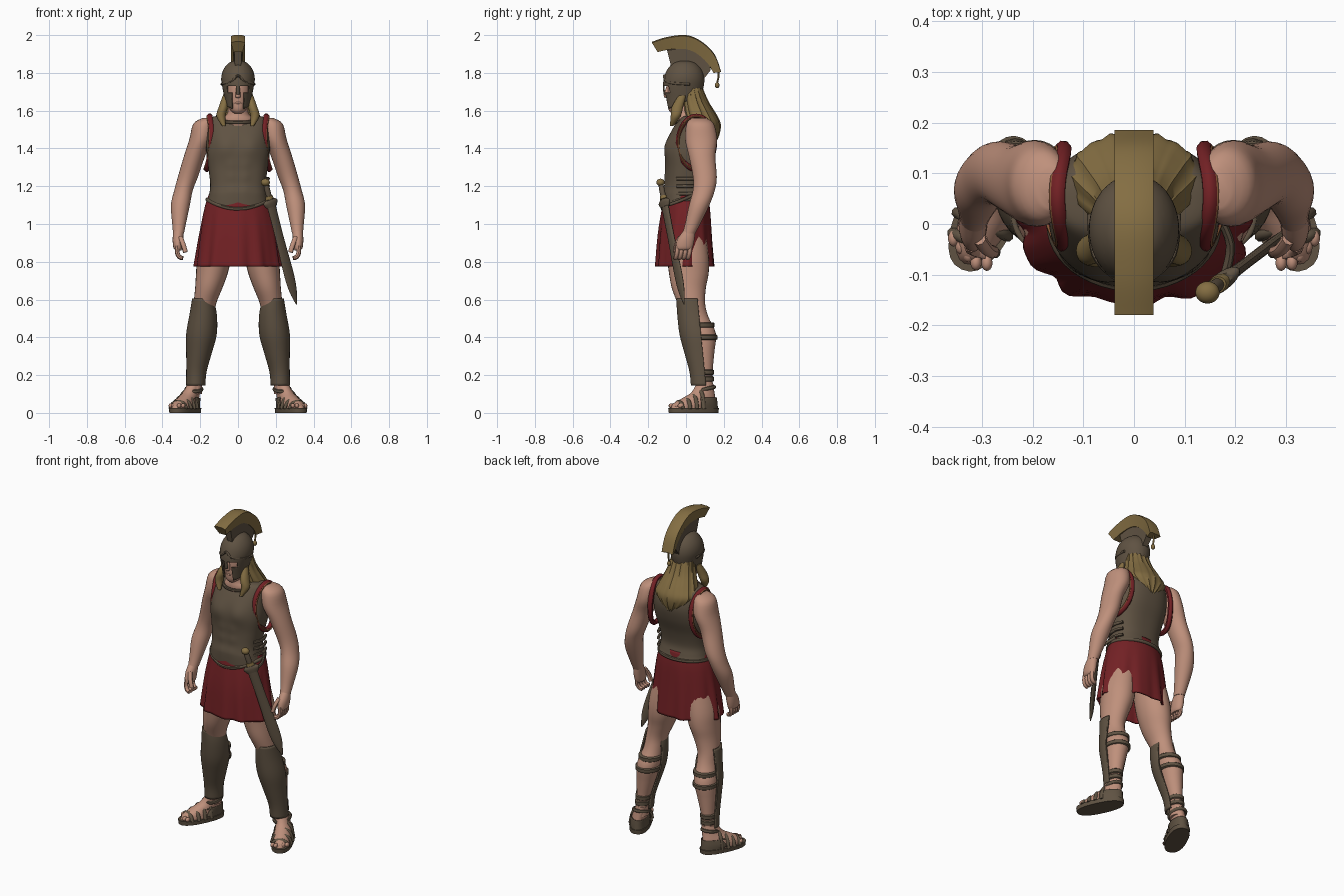
import bpy, bmesh
from math import sin, cos, pi, copysign, radians
from mathutils import Vector, Matrix

if "Cube" in bpy.data.objects:
    bpy.data.objects.remove(bpy.data.objects["Cube"])


def material(name, *rgb):
    mat = bpy.data.materials.new(name)
    mat.use_nodes = True
    mat.diffuse_color = (*rgb, 1)
    mat.node_tree.nodes["Principled BSDF"].inputs["Base Color"].default_value = (*rgb, 1)
    return mat


bronze = material("dark bronze", .115, .085, .055)
skin = material("skin", .52, .28, .20)
red = material("red cloth", .17, .015, .018)
gold = material("dull gold", .23, .155, .055)
trim = material("copper trim", .25, .10, .04)
made = []


def smooth(keys, steps):
    """Catmull-Rom interpolation through tuples of numbers."""
    out = []
    for i in range(len(keys) - 1):
        quad = [keys[min(max(i + k, 0), len(keys) - 1)] for k in (-1, 0, 1, 2)]
        for s in range(steps):
            t = s / steps
            out.append([(2 * b + (c - a) * t + (2 * a - 5 * b + 4 * c - d) * t * t
                         + (3 * b - a - 3 * c + d) * t ** 3) / 2 for a, b, c, d in zip(*quad)])
    return out + [list(keys[-1])]


def finish(name, mesh, mats, thick=0):
    mesh.materials.clear()
    for mat in mats:
        mesh.materials.append(mat)
    obj = bpy.data.objects.new(name, mesh)
    bpy.context.collection.objects.link(obj)
    if thick:
        mod = obj.modifiers.new("thickness", "SOLIDIFY")
        mod.thickness, mod.offset = thick, 0
    made.append(obj)
    return obj


def loft(name, keys, *mats, side=1, steps=4, count=28, power=2, turn=0, caps=True,
         shape=None, cuts=(), keep=None, rule=None, thick=0, matrix=None):
    """Skin elliptical rings given as (x, y, z, half width, half depth)."""
    bm, rings = bmesh.new(), []
    for x, y, z, rx, ry in smooth(keys, steps):
        ring = []
        for k in range(count):
            a = 2 * pi * k / count
            u = copysign(abs(cos(a)) ** (2 / power), cos(a)) * rx
            v = copysign(abs(sin(a)) ** (2 / power), sin(a)) * ry
            co = Vector((x + u * cos(turn) - v * sin(turn), y + u * sin(turn) + v * cos(turn), z))
            if shape:
                co = shape(co, a)
            co.x *= side
            ring.append(bm.verts.new(co))
        rings.append(ring)
    for low, high in zip(rings, rings[1:]):
        for k in range(count):
            j = (k + 1) % count
            bm.faces.new((low[k], low[j], high[j], high[k]))
    if caps:
        bm.faces.new(rings[0])
        bm.faces.new(rings[-1])
    for point, normal in cuts:
        bmesh.ops.bisect_plane(bm, geom=bm.verts[:] + bm.edges[:] + bm.faces[:],
                               plane_co=point, plane_no=normal)
    if keep:
        gone = [f for f in bm.faces if not keep(f.calc_center_median())]
        bmesh.ops.delete(bm, geom=gone, context="FACES")
    if rule:
        for f in bm.faces:
            f.material_index = rule(f.calc_center_median())
    if matrix:
        bm.transform(matrix)
    bmesh.ops.recalc_face_normals(bm, faces=bm.faces[:])
    mesh = bpy.data.meshes.new(name)
    bm.to_mesh(mesh)
    bm.free()
    return finish(name, mesh, mats, thick)


def ball(name, centre, radii, mat):
    bm = bmesh.new()
    bmesh.ops.create_uvsphere(bm, u_segments=20, v_segments=12, radius=1)
    bm.transform(Matrix.Translation(centre) @ Matrix.Diagonal((*radii, 1)))
    mesh = bpy.data.meshes.new(name)
    bm.to_mesh(mesh)
    bm.free()
    return finish(name, mesh, [mat])


def tube(name, points, radius, mat, side=1, closed=False):
    curve = bpy.data.curves.new(name, "CURVE")
    curve.dimensions, curve.bevel_depth, curve.bevel_resolution = "3D", radius, 2
    curve.use_fill_caps = True
    path = points if closed else smooth(points, 5)
    spline = curve.splines.new("POLY")
    spline.points.add(len(path) - 1)
    spline.use_cyclic_u = closed
    for p, (x, y, z) in zip(spline.points, path):
        p.co = (x * side, y, z, 1)
    temp = bpy.data.objects.new("temp", curve)
    bpy.context.collection.objects.link(temp)
    graph = bpy.context.evaluated_depsgraph_get()
    mesh = bpy.data.meshes.new_from_object(temp.evaluated_get(graph))
    bpy.data.objects.remove(temp)
    return finish(name, mesh, [mat])


def loop(function, count=48):
    return [function(2 * pi * k / count) for k in range(count)]


# Cuirass with chest and belly relief and a dipping front edge
def muscles(co, a):
    if co.y < 0:
        for height, across, size, push in ((1.41, .07, .055, .014), (1.31, .035, .03, .006),
                                           (1.25, .035, .03, .007), (1.18, .03, .035, .006)):
            gap = ((abs(co.x) - across) ** 2 + (co.z - height) ** 2) / size ** 2
            co.y -= push * 2.7 ** -gap
    co.z -= .05 * max(0, -sin(a)) ** 2 * min(1, max(0, (1.16 - co.z) / .03))
    return co


loft("cuirass", [(0, 0, 1.13, .16, .12), (0, -.005, 1.16, .152, .115), (0, -.005, 1.21, .147, .106),
                 (0, .005, 1.29, .156, .112), (0, .02, 1.38, .168, .128), (0, .035, 1.46, .165, .126),
                 (0, .045, 1.53, .158, .10), (0, .045, 1.565, .14, .07), (0, .045, 1.575, .07, .04)],
     bronze, steps=6, count=72, power=2.5, shape=muscles)
tube("cuirass_rim", loop(lambda a: (.163 * cos(a), .124 * sin(a), 1.13 - .05 * max(0, -sin(a)) ** 2)),
     .01, bronze, closed=True)
tube("neckline_rim", loop(lambda a: (.092 * cos(a), .01 + .08 * sin(a), 1.55 + .012 * sin(a))),
     .009, bronze, closed=True)
for row in (1.16, 1.20, 1.24):
    tube("side_buckle", [(.14, -.05, row), (.158, -.01, row), (.158, .03, row), (.14, .07, row)],
         .009, bronze)

# Pleated skirt with a trimmed hem
def pleats(co, a):
    swell = max(0, 1.1 - co.z) * .12
    fold = 1 + swell * (sin(11 * a) + .5 * sin(17 * a + 1))
    return Vector((co.x * fold, co.y * fold, co.z))


loft("skirt", [(0, 0, 1.17, .145, .105), (0, 0, 1.09, .172, .122), (0, -.005, .95, .198, .138),
               (0, -.005, .775, .222, .15)], red, trim, count=88, shape=pleats, caps=False, thick=.008,
     cuts=[((0, 0, h), (0, 0, 1)) for h in (.788, .803)], rule=lambda c: int(.788 < c.z < .803))

# Neck, head and face
loft("neck", [(0, .02, 1.5, .10, .08), (0, .01, 1.555, .085, .072), (0, .0, 1.59, .055, .058),
              (0, -.005, 1.68, .052, .055)], skin)
loft("head", [(0, -.05, 1.585, .02, .025), (0, -.04, 1.605, .042, .052), (0, -.02, 1.65, .058, .076),
              (0, -.012, 1.72, .068, .085), (0, -.01, 1.79, .06, .075), (0, -.01, 1.82, .03, .04)], skin)
loft("nose", [(0, -.098, 1.668, .008, .01), (0, -.102, 1.678, .014, .016), (0, -.093, 1.73, .008, .01)],
     skin, count=12)
ball("mouth", (0, -.088, 1.641), (.02, .01, .007), skin)

# Helmet with eye slots, nose guard and cheek plates
def helmet_metal(c):
    x = abs(c.x)
    slot = c.y < -.03 and ((x < .03 and c.z < 1.73) or (x < .055 and 1.695 < c.z < 1.73))
    guard = x < .009 and c.z > 1.685
    return c.z > 1.65 + .44 * c.y and (guard or not slot)


helmet_cuts = [((x * s, 0, 0), (1, 0, 0)) for x in (.009, .03, .055) for s in (1, -1)]
helmet_cuts += [((0, 0, z), (0, 0, 1)) for z in (1.685, 1.695, 1.73)]
helmet_cuts.append(((0, 0, 1.65), (0, -.44, 1)))
loft("helmet", [(0, -.035, 1.6, .053, .065), (0, -.02, 1.66, .066, .09), (0, -.015, 1.72, .078, .103),
                (0, -.01, 1.77, .085, .103), (0, -.008, 1.815, .074, .088), (0, -.008, 1.85, .045, .055),
                (0, -.008, 1.862, .008, .01)],
     bronze, count=48, cuts=helmet_cuts, keep=helmet_metal, thick=.008)
tube("brow_ridge", [(-.086, .02, 1.74), (-.077, -.06, 1.745), (-.035, -.105, 1.755), (0, -.115, 1.785),
                    (.035, -.105, 1.755), (.077, -.06, 1.745), (.086, .02, 1.74)], .007, bronze)

# Arched crest on its holder, given as outer and inner (y, z) pairs
def fan(name, keys, wide, narrow, mat):
    bm, rows = bmesh.new(), []
    for oy, oz, iy, iz in smooth(keys, 6):
        rows.append([bm.verts.new(p) for p in ((-wide, oy, oz - .006), (-wide * .5, oy, oz), (wide * .5, oy, oz),
                                               (wide, oy, oz - .006), (narrow, iy, iz), (-narrow, iy, iz))])
    for a, b in zip(rows, rows[1:]):
        for k in range(6):
            j = (k + 1) % 6
            bm.faces.new((a[k], a[j], b[j], b[k]))
    bm.faces.new(rows[0])
    bm.faces.new(rows[-1])
    bmesh.ops.recalc_face_normals(bm, faces=bm.faces[:])
    mesh = bpy.data.meshes.new(name)
    bm.to_mesh(mesh)
    bm.free()
    finish(name, mesh, [mat])


fan("crest", [(-.18, 1.965, -.15, 1.91), (-.1, 1.99, -.08, 1.925), (0, 2.0, 0, 1.925),
              (.08, 1.968, .06, 1.90), (.15, 1.90, .115, 1.85), (.185, 1.81, .145, 1.80)], .038, .024, gold)
fan("crest_holder", [(-.10, 1.925, -.075, 1.82), (0, 1.935, 0, 1.84), (.06, 1.91, .04, 1.82),
                     (.12, 1.85, .075, 1.77), (.13, 1.82, .08, 1.75)], .02, .016, bronze)
tube("tassel_cord", [(0, .17, 1.82), (0, .172, 1.78), (0, .165, 1.75)], .005, gold)
ball("tassel_bead", (0, .165, 1.735), (.012, .012, .016), gold)

# Mane falling over the neck and shoulders
loft("mane", [(0, .03, 1.72, .07, .055), (0, .045, 1.65, .085, .07), (0, .07, 1.58, .112, .088),
              (0, .095, 1.53, .128, .085), (0, .12, 1.48, .085, .055), (0, .13, 1.44, .03, .03)],
     gold, count=48, shape=lambda co, a: Vector((co.x * (1 + .03 * sin(13 * a)), co.y + .004 * sin(17 * a), co.z)))

for side, tag in ((1, "left_"), (-1, "right_")):
    def part(name, keys, *mats, **extra):
        return loft(tag + name, keys, *mats, side=side, **extra)

    def cord(name, points, radius, mat, closed=False):
        return tube(tag + name, points, radius, mat, side, closed)

    part("mane_lock", [(.065, -.02, 1.68, .015, .02), (.078, -.045, 1.62, .024, .03),
                       (.09, -.055, 1.57, .024, .026), (.075, -.075, 1.52, .01, .01)], gold)

    # Armhole edging
    for label, mat, out, size in (("sleeve_edge", red, .0, .015), ("sleeve_piping", trim, .012, .006)):
        cord(label, loop(lambda a: (.165 + out - .025 * cos(a) ** 2 - .015 * max(0, sin(a)),
                                    .055 + .095 * cos(a), 1.43 + .14 * sin(a))), size, mat, True)

    # Arm and hand
    part("arm", [(.16, .07, 1.56, .03, .04), (.18, .075, 1.53, .057, .072), (.195, .08, 1.45, .062, .085),
                 (.23, .085, 1.36, .056, .07), (.265, .1, 1.25, .053, .063), (.288, .095, 1.18, .049, .058),
                 (.305, .07, 1.1, .05, .054), (.312, .035, 1.0, .036, .04), (.315, .015, .95, .029, .034)], skin)
    part("hand", [(.315, .02, .97, .026, .03), (.318, .0, .92, .028, .045), (.318, -.01, .875, .024, .045),
                  (.315, -.012, .86, .015, .035)], skin)
    for k in range(4):
        y = .022 - .022 * k
        cord("finger", [(.32, y, .885), (.322, y - .004, .85), (.31, y - .01, .825), (.292, y - .014, .82)],
             .012, skin)
    cord("thumb", [(.305, -.03, .93), (.29, -.05, .89), (.278, -.055, .85)], .013, skin)

    # Leg, greave and calf straps
    part("leg", [(.10, 0, .98, .08, .10), (.125, .01, .83, .09, .11), (.138, .015, .74, .084, .105),
                 (.155, .015, .66, .072, .09), (.175, .028, .58, .06, .073), (.182, .05, .51, .056, .068),
                 (.195, .085, .42, .064, .073), (.208, .09, .32, .053, .06), (.222, .097, .2, .036, .043),
                 (.227, .1, .1, .036, .045)], skin)
    part("greave", [(.188, .022, .605, .05, .068), (.184, .038, .53, .066, .08), (.193, .06, .42, .076, .09),
                    (.206, .072, .32, .063, .076), (.22, .083, .22, .049, .06), (.224, .088, .145, .046, .057)],
         bronze, count=40, caps=False, thick=.01, cuts=[((0, .12, 0), (0, 1, .1))],
         keep=lambda c: c.y + .1 * c.z < .12)
    for x, y, z, rx, ry in ((.187, .07, .465, .064, .075), (.196, .085, .4, .066, .076),
                            (.222, .096, .215, .04, .047), (.225, .097, .18, .038, .046)):
        part("calf_strap", [(x, y, z - .014, rx, ry), (x, y, z - .01, rx + .005, ry + .005),
                            (x, y, z + .01, rx + .005, ry + .005), (x, y, z + .014, rx, ry)], bronze, steps=1)

    # Sandalled foot turned outward
    turn = radians(25)
    ahead, across = Vector((sin(turn), -cos(turn), 0)), Vector((cos(turn), sin(turn), 0))
    middle = Vector((.28, .04, 0))
    part("sole", [(.28, .04, 0, .058, .14), (.28, .04, .026, .06, .143)], bronze, steps=1, power=2.4, turn=turn)
    part("foot", [(.28, .04, .02, .052, .132), (.277, .046, .05, .051, .122), (.262, .07, .08, .045, .092),
                  (.245, .09, .11, .04, .064), (.228, .1, .16, .036, .045)], skin, turn=turn)
    part("heel_guard", [(.28, .04, .02, .056, .137), (.275, .05, .05, .055, .123), (.262, .07, .08, .049, .097)],
         bronze, turn=turn, caps=False, thick=.006, cuts=[(middle - ahead * .02, ahead)],
         keep=lambda c: (Vector((c.x * side, c.y, 0)) - middle).dot(ahead) < -.02)
    for along, high, wide in ((.085, .058, .047), (.045, .072, .056), (.005, .092, .057), (-.035, .118, .054)):
        base = middle + ahead * along
        cord("sandal_strap", [base + across * (wide * cos(a)) + Vector((0, 0, .02 + (high - .02) * sin(a)))
                              for a in (0, pi / 4, pi / 2, 3 * pi / 4, pi)], .011, bronze)
    cord("ankle_strap", loop(lambda a: (.234 + .041 * cos(a), .098 + .052 * sin(a), .125 + .012 * sin(a))),
         .01, bronze, True)
    for k in range(5):
        spot = middle + ahead * (.118 - .008 * abs(k - 1)) + across * (.02 * (k - 2))
        ball(tag + "toe", (spot.x * side, spot.y, .038), (.011, .016, .013), skin)

# Sheathed sword hanging at the left hip
hilt, tip = Vector((.145, -.135, 1.22)), Vector((.31, -.01, .575))
down = (tip - hilt).normalized()
width = Vector((.6, -.8, 0)).cross(down).normalized()
place = Matrix.Translation(hilt) @ Matrix((width, down.cross(width), down)).transposed().to_4x4()
loft("sword_grip", [(0, 0, 0, .013, .012), (0, 0, .05, .016, .014), (0, 0, .11, .013, .012)], bronze, matrix=place)
loft("sword_guard", [(0, 0, .095, .03, .014), (0, 0, .11, .046, .018), (0, 0, .135, .034, .016)],
     bronze, matrix=place)
loft("sword_scabbard", [(0, 0, .12, .028, .013), (0, 0, .3, .027, .011), (0, 0, .5, .032, .011),
                        (0, 0, .6, .025, .009), (0, 0, .678, .003, .003)], bronze, count=12, matrix=place)
ball("sword_pommel", hilt, (.024, .022, .02), gold)
loft("grip_collar", [(0, 0, .075, .02, .016), (0, 0, .092, .024, .018)], gold, matrix=place)
tube("sword_hanger", [hilt + down * .13, Vector((.19, -.04, 1.12)), Vector((.16, .03, 1.15))], .009, bronze)

# Smooth shading with sharp edges kept
bpy.ops.object.select_all(action="DESELECT")
for obj in made:
    obj.select_set(True)
bpy.context.view_layer.objects.active = made[0]
bpy.ops.object.shade_smooth_by_angle(angle=radians(45))
